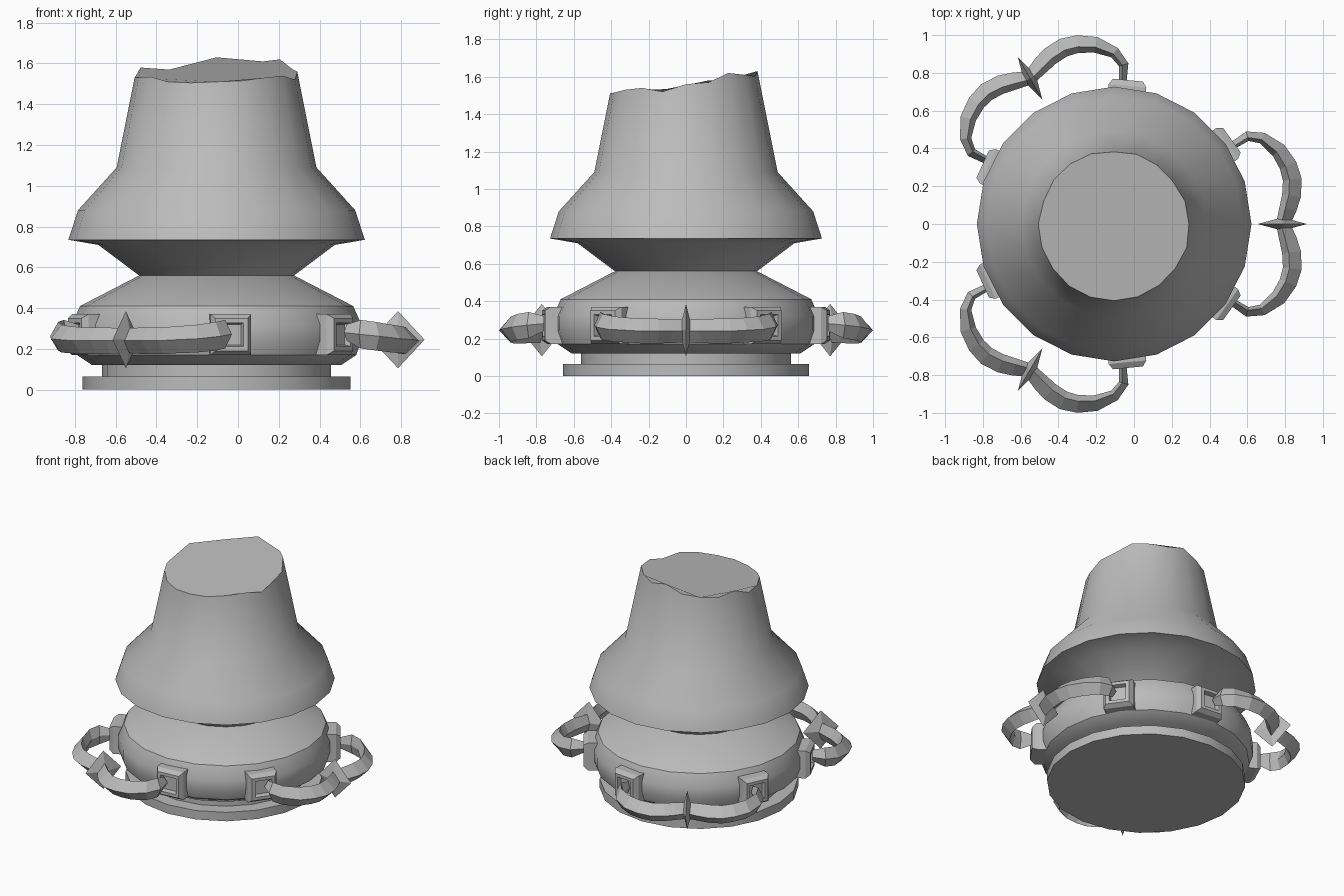
import bpy, bmesh
from math import sin, cos, pi, radians
from mathutils import Matrix, Vector

cube = bpy.data.objects.get("Cube")
if cube:
    bpy.data.objects.remove(cube)

AXIS_X = -0.105
SIDES = 20

stone = bpy.data.materials.new("grey_stone")
stone.use_nodes = True
colour = (0.5, 0.5, 0.5, 1)
stone.diffuse_color = colour
stone.node_tree.nodes["Principled BSDF"].inputs["Base Color"].default_value = colour


def finish(name, bm, smooth=None, angle=0):
    """Turn a bmesh into an object standing on the shared axis."""
    bmesh.ops.recalc_face_normals(bm, faces=bm.faces)
    mesh = bpy.data.meshes.new(name)
    bm.to_mesh(mesh)
    bm.free()
    mesh.materials.append(stone)
    obj = bpy.data.objects.new(name, mesh)
    bpy.context.collection.objects.link(obj)
    obj.location.x = AXIS_X
    obj.rotation_euler.z = angle
    if smooth:
        bpy.ops.object.select_all(action='DESELECT')
        obj.select_set(True)
        bpy.context.view_layer.objects.active = obj
        bpy.ops.object.shade_smooth_by_angle(angle=radians(smooth))
    return obj


def loft(bm, rings):
    """Bridge rings of points and cap both ends."""
    loops = [[bm.verts.new(p) for p in ring] for ring in rings]
    for a, b in zip(loops, loops[1:]):
        n = len(a)
        for i in range(n):
            j = (i + 1) % n
            bm.faces.new((a[i], a[j], b[j], b[i]))
    bm.faces.new(loops[0][::-1])
    bm.faces.new(loops[-1])


def circle(r, z):
    return [(r * cos(2 * pi * i / SIDES), r * sin(2 * pi * i / SIDES), z)
            for i in range(SIDES)]


def turned(name, profile, top=None):
    bm = bmesh.new()
    loft(bm, [circle(r, z) for r, z in profile] + ([top] if top else []))
    return finish(name, bm, 35)


# Foot and bulging lower body
turned("foot_disc", [(.658, 0), (.658, .065)])
turned("foot_step", [(.562, .06), (.562, .13)])
turned("lower_body", [(.61, .12), (.685, .17), (.71, .24), (.71, .32),
                      (.67, .41), (.38, .56)])

# Flared upper body with a broken, uneven rim
rim = [1.56, 1.57, 1.62, 1.61, 1.60, 1.63, 1.585, 1.57, 1.56, 1.58,
       1.53, 1.53, 1.535, 1.51, 1.505, 1.51, 1.515, 1.53, 1.54, 1.52]
top = []
for i, z in enumerate(rim):
    r = .49 - (z - 1.09) * .2
    top.append((r * cos(2 * pi * i / SIDES), r * sin(2 * pi * i / SIDES), z))
turned("broken_upper_body", [(.38, .56), (.58, .71), (.727, .735),
                             (.68, .88), (.49, 1.09)], top)

# Half handle path: x, y, z, half width, half height
half = [(.79, 0, .24, .038, .06), (.815, .08, .24, .046, .064),
        (.834, .15, .24, .05, .066), (.838, .235, .24, .05, .066),
        (.816, .31, .245, .047, .066), (.765, .39, .25, .042, .068),
        (.68, .455, .262, .03, .07), (.60, .465, .272, .026, .07),
        (.53, .42, .28, .02, .04)]
path = [(x, -y, z, w, h) for x, y, z, w, h in half[:0:-1]] + half


def handle(name, angle):
    rings = []
    for i, (x, y, z, w, h) in enumerate(path):
        a, b = path[max(i - 1, 0)], path[min(i + 1, len(path) - 1)]
        out = Vector((b[1] - a[1], a[0] - b[0], 0)).normalized()
        c = Vector((x - AXIS_X, y, z))
        up = Vector((0, 0, h))
        lean = out * w * -.3
        rings.append([c + out * w, c + lean + up, c - out * w, c + lean - up])
    bm = bmesh.new()
    loft(bm, rings)
    finish(name, bm, angle=angle)


def spike(name, angle):
    bm = bmesh.new()
    bmesh.ops.create_cone(bm, segments=4, radius1=1, radius2=0, depth=1,
                          matrix=Matrix.Translation((0, 0, .5)))
    bmesh.ops.delete(bm, geom=[f for f in bm.faces if f.normal.z < -.9],
                     context='FACES_ONLY')
    bmesh.ops.mirror(bm, geom=bm.verts[:] + bm.edges[:] + bm.faces[:],
                     axis='Z', merge_dist=.001)
    flat = max(abs(v.co.x) for v in bm.verts)
    if flat < .9:  # turn the corners onto the axes
        bmesh.ops.rotate(bm, verts=bm.verts, matrix=Matrix.Rotation(pi / 4, 3, 'Z'))
    bmesh.ops.scale(bm, verts=bm.verts, vec=(.13, .035, .14))
    bmesh.ops.translate(bm, verts=bm.verts, vec=(.785 - AXIS_X, 0, .245))
    finish(name, bm, angle=angle)


def clasp(name, angle):
    """Square mount with sloped edges and a recessed centre."""
    def square(s, x):
        return [(x, s * a, .27 + s * b)
                for a, b in ((-1, -1), (1, -1), (1, 1), (-1, 1))]
    bm = bmesh.new()
    loft(bm, [square(.1, .64), square(.1, .735), square(.08, .765),
              square(.058, .765), square(.05, .735)])
    finish(name, bm, angle=angle)


# Three handles around the body, each held by two clasps
for place, turn in (("left", 0), ("back_right", 120), ("front_right", 240)):
    a = radians(turn)
    handle(place + "_handle", a)
    spike(place + "_handle_spike", a)
    for end, side in (("first", -1), ("second", 1)):
        clasp(f"{place}_{end}_clasp", a + side * radians(35.5))
